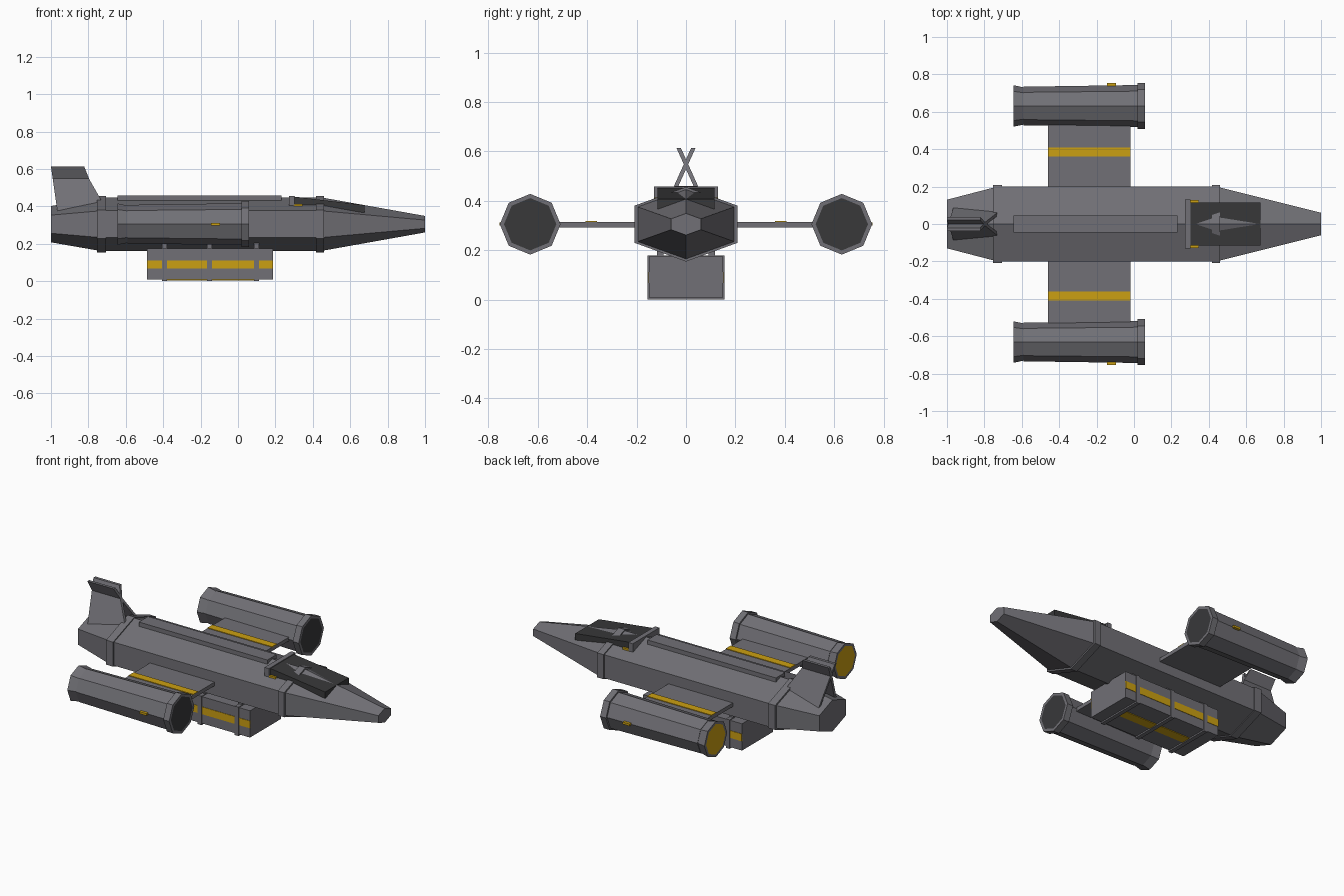
import bpy, bmesh, math

if "Cube" in bpy.data.objects:
    bpy.data.objects.remove(bpy.data.objects["Cube"])


def material(name, rgb):
    m = bpy.data.materials.new(name)
    m.diffuse_color = (*rgb, 1)
    m.use_nodes = True
    m.node_tree.nodes["Principled BSDF"].inputs["Base Color"].default_value = m.diffuse_color
    return m


GREY = material("hull grey", (0.165, 0.162, 0.18))
DARK = material("dark glass", (0.04, 0.04, 0.042))
YELLOW = material("warning yellow", (0.60, 0.35, 0.006))
AXIS = 0.305  # height of the hull and engine centre lines


def finish(name, bm, *mats):
    bmesh.ops.recalc_face_normals(bm, faces=bm.faces)
    me = bpy.data.meshes.new(name)
    bm.to_mesh(me)
    bm.free()
    for m in mats:
        me.materials.append(m)
    ob = bpy.data.objects.new(name, me)
    bpy.context.collection.objects.link(ob)
    return ob


def prism(name, profile, y0, y1, mat, lean=lambda z: 0):
    """Extrude an (x, z) profile from y0 to y1, optionally leaning sideways with height."""
    bm = bmesh.new()
    a, b = [[bm.verts.new((x, y + lean(z), z)) for x, z in profile] for y in (y0, y1)]
    bm.faces.new(a)
    bm.faces.new(b)
    for i in range(len(a)):
        j = (i + 1) % len(a)
        bm.faces.new((a[i], a[j], b[j], b[i]))
    return finish(name, bm, mat)


def box(name, x0, x1, y0, y1, z0, z1, mat):
    return prism(name, [(x0, z0), (x1, z0), (x1, z1), (x0, z1)], y0, y1, mat)


def loft(name, sections, sides, phase, y=0, caps=None):
    """Skin polygon sections (x, y radius, z radius) along x; caps colours inset end faces."""
    bm = bmesh.new()
    rings = []
    for x, ry, rz in sections:
        angles = [phase + 2 * math.pi * k / sides for k in range(sides)]
        rings.append([bm.verts.new((x, y + ry * math.cos(t), AXIS + rz * math.sin(t))) for t in angles])
    for a, b in zip(rings, rings[1:]):
        for i in range(sides):
            j = (i + 1) % sides
            bm.faces.new((a[i], a[j], b[j], b[i]))
    ends = [bm.faces.new(rings[0]), bm.faces.new(rings[-1])]
    if caps:
        bm.normal_update()
        for face, index in zip(ends, (1, 2)):
            bmesh.ops.inset_region(bm, faces=[face], thickness=0.017)
            face.material_index = index
        return finish(name, bm, GREY, *caps)
    return finish(name, bm, GREY)


# Six-sided hull with a ridge on top, and two raised hoops
C = math.cos(math.pi / 6)
loft("fuselage", [(-1, .13 / C, .097), (-.73, .2 / C, .144), (.44, .2 / C, .144), (1, .06 / C, .044)],
     6, math.pi / 2)
for name, x0, x1 in (("rear_hoop", -.754, -.706), ("front_hoop", .417, .46)):
    loft(name, [(x0, .208 / C, .151), (x1, .208 / C, .151)], 6, math.pi / 2)
box("spine_strip", -.645, .232, -.045, .045, .42, .459, GREY)

# Cockpit: slanted dark slab behind which sits a grey bar
prism("canopy", [(.295, .453), (.675, .407), (.675, .367), (.295, .410)], -.115, .115, DARK)
box("canopy_bar", .272, .302, -.13, .13, .405, .457, GREY)

# Belly cargo pod with straps and stripes
box("cargo_pod", -.487, .187, -.15, .15, .009, .174, GREY)
for x in (-.393, -.153, .099):
    box("pod_strap", x - .013, x + .013, -.155, .155, 0, .178, GREY)
    for s in (-1, 1):
        box("pod_strut", x - .013, x + .013, s * .104 - .013, s * .104 + .013, .17, .21, GREY)
box("pod_belly_stripe", -.39, .10, -.03, .03, .005, .012, YELLOW)

# Everything that comes in left and right pairs
for s in (-1, 1):
    box("pod_side_stripe", -.487, .187, s * .145, s * .1525, .067, .112, YELLOW)
    box("canopy_light", .297, .345, s * .115, s * .128, .393, .414, YELLOW)
    box("wing", -.46, -.02, s * .15, s * .56, .292, .315, GREY)
    box("wing_stripe", -.46, -.02, s * .36, s * .408, .312, .319, YELLOW)

    # Eight-sided engine: flared nozzle, tapering body, intake lip
    r = [(-.645, .111), (-.592, .1), (-.592, .103), (.018, .112), (.018, .123), (.058, .123)]
    loft("engine", [(x, q, q) for x, q in r], 8, 0, s * .631, (YELLOW, DARK))
    box("engine_mark", -.144, -.097, s * .72, s * .755, .299, .312, YELLOW)

    # Tail fins lean inward and cross near their tips
    prism("tail_fin", [(-.965, .37), (-.70, .37), (-.735, .44), (-.795, .545), (-.822, .613), (-1, .613)],
          -.009, .009, GREY, lambda z: s * .45 * (.548 - z))
